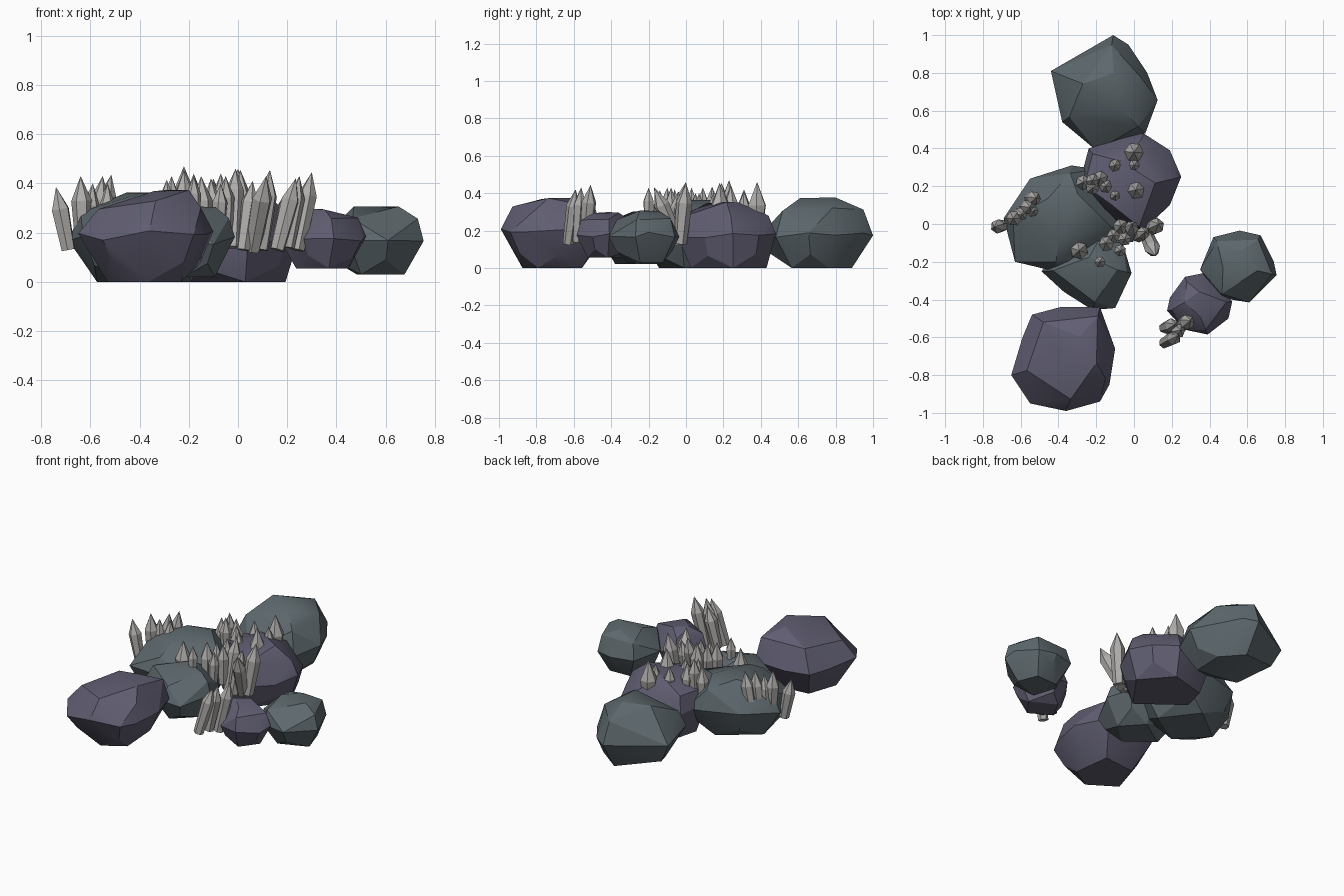
import bpy, bmesh, math, random
from mathutils import Vector

if "Cube" in bpy.data.objects:
    bpy.data.objects.remove(bpy.data.objects["Cube"])

random.seed(23)


def material(name, rgb):
    m = bpy.data.materials.new(name)
    m.diffuse_color = (*rgb, 1)
    m.use_nodes = True
    m.node_tree.nodes["Principled BSDF"].inputs["Base Color"].default_value = m.diffuse_color
    return m


PURPLE = material("purple_stone", (0.115, 0.11, 0.165))
TEAL = material("teal_stone", (0.11, 0.138, 0.152))
GREY = material("grey_crystal", (0.43, 0.42, 0.41))


def finish(bm, name, mat, soft=0):
    bmesh.ops.recalc_face_normals(bm, faces=bm.faces)
    me = bpy.data.meshes.new(name)
    bm.to_mesh(me)
    bm.free()
    if soft:
        me.shade_smooth()
        me.set_sharp_from_angle(angle=math.radians(soft))
    me.materials.append(mat)
    ob = bpy.data.objects.new(name, me)
    bpy.context.collection.objects.link(ob)


def rock(name, mat, z0, z1, outline, peak, full=0.76, top=0.4, foot=0.62):
    """Faceted boulder: convex hull of shrinking copies of a ground outline,
    with the upper copies drawn towards the peak."""
    bm = bmesh.new()
    n = len(outline)
    c = Vector((sum(p[0] for p in outline) / n, sum(p[1] for p in outline) / n))
    peak = Vector(peak)
    h = z1 - z0
    # (height share, outline scale, height jitter, point step, first point, pull to peak)
    rings = ((0, foot, 0, 2, 0, 0), (0.2, 0.5 + foot / 2, 0.04, 2, 1, 0),
             (0.5, 1, 0.07, 1, 0, 0), (0.82, full, 0.05, 2, 0, 0.3),
             (0.98, top, 0.02, 3, 1, 1))
    for t, s, jit, step, first, pull in rings:
        mid = c.lerp(peak, pull)
        for p in outline[first::step]:
            q = mid + (Vector(p) - c) * s
            bm.verts.new((q.x, q.y, z0 + h * (t + random.uniform(-jit, jit))))
    res = bmesh.ops.convex_hull(bm, input=bm.verts)
    bmesh.ops.delete(bm, geom=[g for g in res["geom_interior"]
                               if isinstance(g, bmesh.types.BMVert)], context='VERTS')
    bmesh.ops.dissolve_limit(bm, angle_limit=math.radians(5),
                             verts=bm.verts, edges=bm.edges)
    finish(bm, name, mat, 24)


def crystals(name, items):
    """Six-sided pointed shafts: (base, tip, radius) each."""
    bm = bmesh.new()
    for base, tip, r in items:
        base, tip = Vector(base), Vector(tip)
        rot = (tip - base).to_track_quat('Z', 'Y')
        turn = random.uniform(0, 1)
        shoulder = 1 - 2.4 * r / (tip - base).length
        rings = []
        for t, s in ((0, 0.78), (shoulder, 1)):
            rings.append([bm.verts.new(base.lerp(tip, t) + rot @ Vector(
                (r * s * math.cos(turn + k * math.pi / 3),
                 r * s * math.sin(turn + k * math.pi / 3), 0))) for k in range(6)])
        low, high = rings
        point = bm.verts.new(tip)
        bm.faces.new(low[::-1])
        for k in range(6):
            j = (k + 1) % 6
            bm.faces.new((low[k], low[j], high[j], high[k]))
            bm.faces.new((high[k], high[j], point))
    finish(bm, name, GREY)


# Boulders
rock("back_boulder", TEAL, 0, 0.38,
     [(-.11, 1.0), (-.03, .95), (.07, .80), (.125, .656), (.06, .48),
      (-.2, .39), (-.38, .54), (-.44, .81)], (-.14, .70), full=0.83, top=0.4)
rock("centre_boulder", PURPLE, 0, 0.355,
     [(-.24, .40), (-.08, .46), (.05, .48), (.19, .39), (.25, .25), (.19, .1),
      (.04, -.04), (-.18, .05), (-.29, .21)], (-.03, .22), full=0.88, top=0.55, foot=0.78)
rock("left_boulder", TEAL, 0, 0.365,
     [(-.33, .31), (-.55, .24), (-.69, .03), (-.63, -.2), (-.42, -.25),
      (-.18, -.18), (-.07, -.03), (-.2, .29)], (-.38, .04), full=0.84, top=0.45)
rock("small_middle_boulder", TEAL, 0.02, 0.31,
     [(-.49, -.25), (-.37, -.36), (-.22, -.455), (-.1, -.445), (-.013, -.26),
      (-.06, -.1), (-.2, -.06), (-.36, -.1)], (-.18, -.24), full=0.82, top=0.42)
rock("front_boulder", PURPLE, 0, 0.38,
     [(-.54, -.48), (-.39, -.44), (-.18, -.44), (-.10, -.66), (-.13, -.85),
      (-.18, -.94), (-.36, -.99), (-.55, -.95), (-.65, -.80), (-.59, -.6)],
     (-.28, -.69), full=0.8, top=0.34, foot=0.58)
rock("small_right_boulder", PURPLE, 0.055, 0.30,
     [(.27, -.28), (.37, -.26), (.52, -.41), (.5, -.5), (.39, -.585),
      (.27, -.56), (.175, -.46), (.19, -.39)], (.33, -.43), full=0.84, top=0.42)
rock("right_boulder", TEAL, 0.03, 0.315,
     [(.42, -.07), (.56, -.035), (.67, -.06), (.74, -.2), (.755, -.27),
      (.61, -.415), (.45, -.39), (.35, -.24)], (.57, -.22), full=0.87, top=0.45, foot=0.58)

# Crystal clusters
crystals("left_crystals", [
    ((-.69, -.01, .13), (-.74, -.015, .385), .038),
    ((-.63, .03, .17), (-.64, .03, .43), .042),
    ((-.61, .06, .2), (-.59, .05, .40), .036),
    ((-.58, .09, .18), (-.55, .09, .43), .04),
    ((-.56, .13, .18), (-.515, .14, .435), .038),
    ((-.54, .07, .22), (-.53, .07, .40), .034)])
crystals("right_crystals", [
    ((.16, -.63, .13), (.235, -.59, .42), .038),
    ((.16, -.55, .14), (.22, -.53, .40), .038),
    ((.20, -.58, .14), (.25, -.56, .43), .038),
    ((.24, -.54, .13), (.30, -.51, .445), .04)])
crystals("centre_crystals", [
    ((.09, -.03, .13), (.13, .0, .455), .044),
    ((.06, -.04, .13), (.115, -.17, .43), .042),
    ((.02, -.07, .13), (.06, -.04, .41), .036),
    ((-.02, -.07, .14), (-.01, .0, .46), .038),
    ((-.07, -.02, .2), (-.07, -.01, .44), .042),
    ((-.10, -.07, .2), (-.11, -.06, .42), .04),
    ((-.14, -.11, .18), (-.15, -.10, .43), .042),
    ((-.05, -.08, .18), (-.05, -.08, .43), .036),
    ((-.08, -.14, .18), (-.07, -.14, .40), .032),
    ((-.18, -.20, .2), (-.18, -.20, .43), .03),
    ((-.29, -.14, .26), (-.29, -.14, .415), .048)])

# Upright points growing from the tops of the boulders
crystals("top_crystals", [
    ((x, y, .26), (x, y, z), r) for x, y, z, r in (
        (-.27, .22, .43, .04), (-.22, .19, .455, .036), (-.18, .24, .44, .042),
        (-.22, .23, .47, .036), (-.15, .20, .42, .036), (-.10, .15, .41, .028),
        (-.10, .31, .42, .034), (0, .38, .46, .052), (0, .31, .41, .03),
        (.01, .18, .455, .052))])
